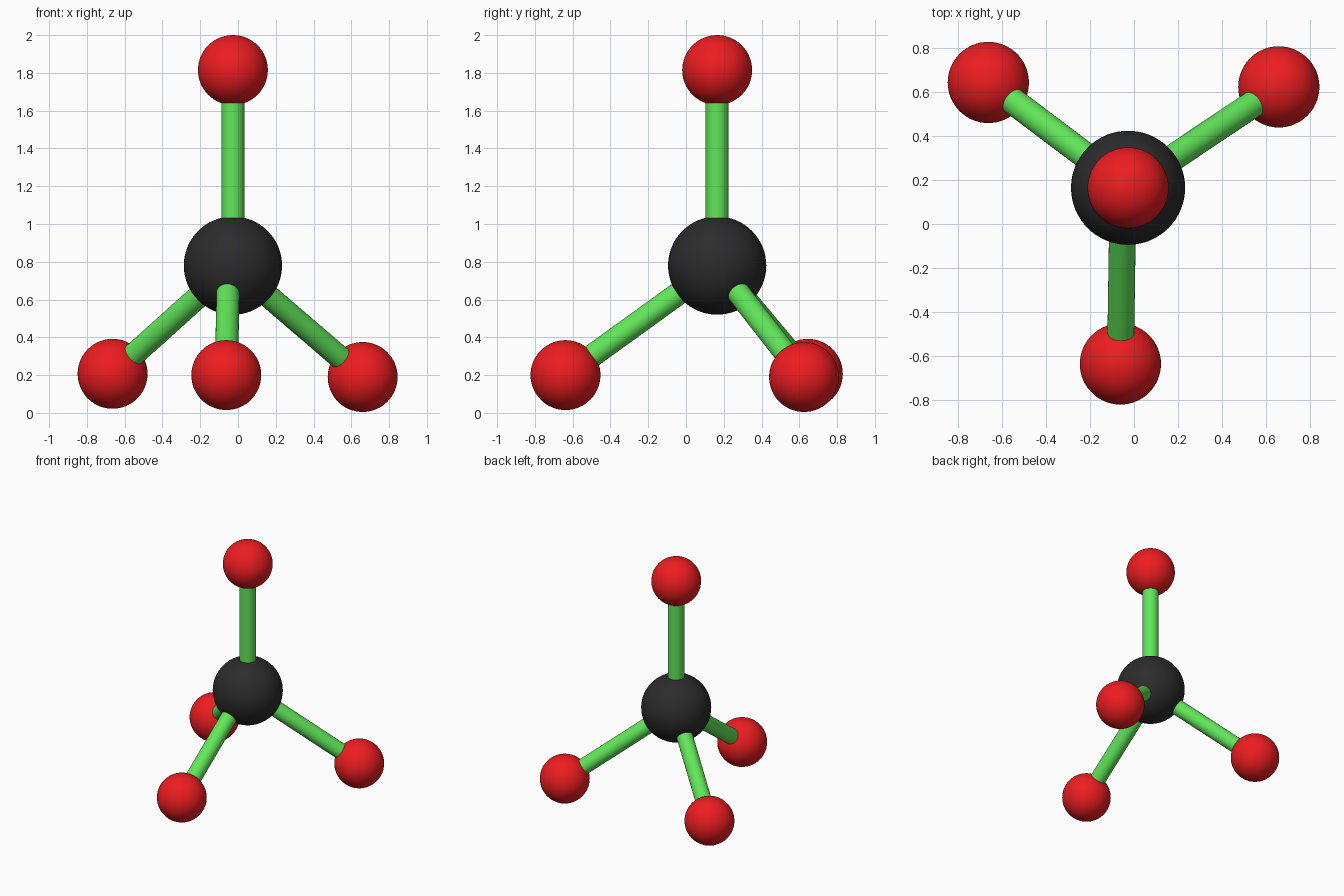
import bpy, math
from mathutils import Vector

if "Cube" in bpy.data.objects:
    bpy.data.objects.remove(bpy.data.objects["Cube"])


def material(name, rgb):
    m = bpy.data.materials.new(name)
    m.diffuse_color = (*rgb, 1)
    m.use_nodes = True
    m.node_tree.nodes["Principled BSDF"].inputs["Base Color"].default_value = m.diffuse_color
    return m


BLACK = material("carbon_black", (0.025, 0.025, 0.025))
RED = material("hydrogen_red", (0.85, 0.012, 0.015))
GREEN = material("bond_green", (0.12, 0.8, 0.1))


def finish(name, mat):
    ob = bpy.context.object
    ob.name = name
    ob.data.materials.append(mat)
    bpy.ops.object.shade_smooth_by_angle(angle=math.radians(40))
    return ob


def ball(name, centre, radius, mat):
    bpy.ops.mesh.primitive_uv_sphere_add(segments=64, ring_count=32,
                                         radius=radius, location=centre)
    return finish(name, mat)


def rod(name, a, b, radius, mat):
    a, b = Vector(a), Vector(b)
    d = b - a
    bpy.ops.mesh.primitive_cylinder_add(vertices=32, radius=radius,
                                        depth=d.length, location=(a + b) / 2)
    bpy.context.object.rotation_euler = d.to_track_quat('Z', 'Y').to_euler()
    return finish(name, mat)


# Central atom
carbon = (-0.027, 0.165, 0.78)
ball("carbon_atom", carbon, 0.26, BLACK)

# Outer atoms, each with its bond (the front bond runs slightly off-centre)
hydrogens = {
    "top": ((-0.027, 0.165, 1.815), carbon),
    "back_left": ((-0.664, 0.645, 0.207), carbon),
    "back_right": ((0.66, 0.625, 0.19), carbon),
    "front": ((-0.062, -0.638, 0.2), (-0.05, 0.165, 0.78)),
}
for side, (pos, start) in hydrogens.items():
    ball(side + "_hydrogen_atom", pos, 0.185, RED)
    rod(side + "_bond", start, pos, 0.061, GREEN)
